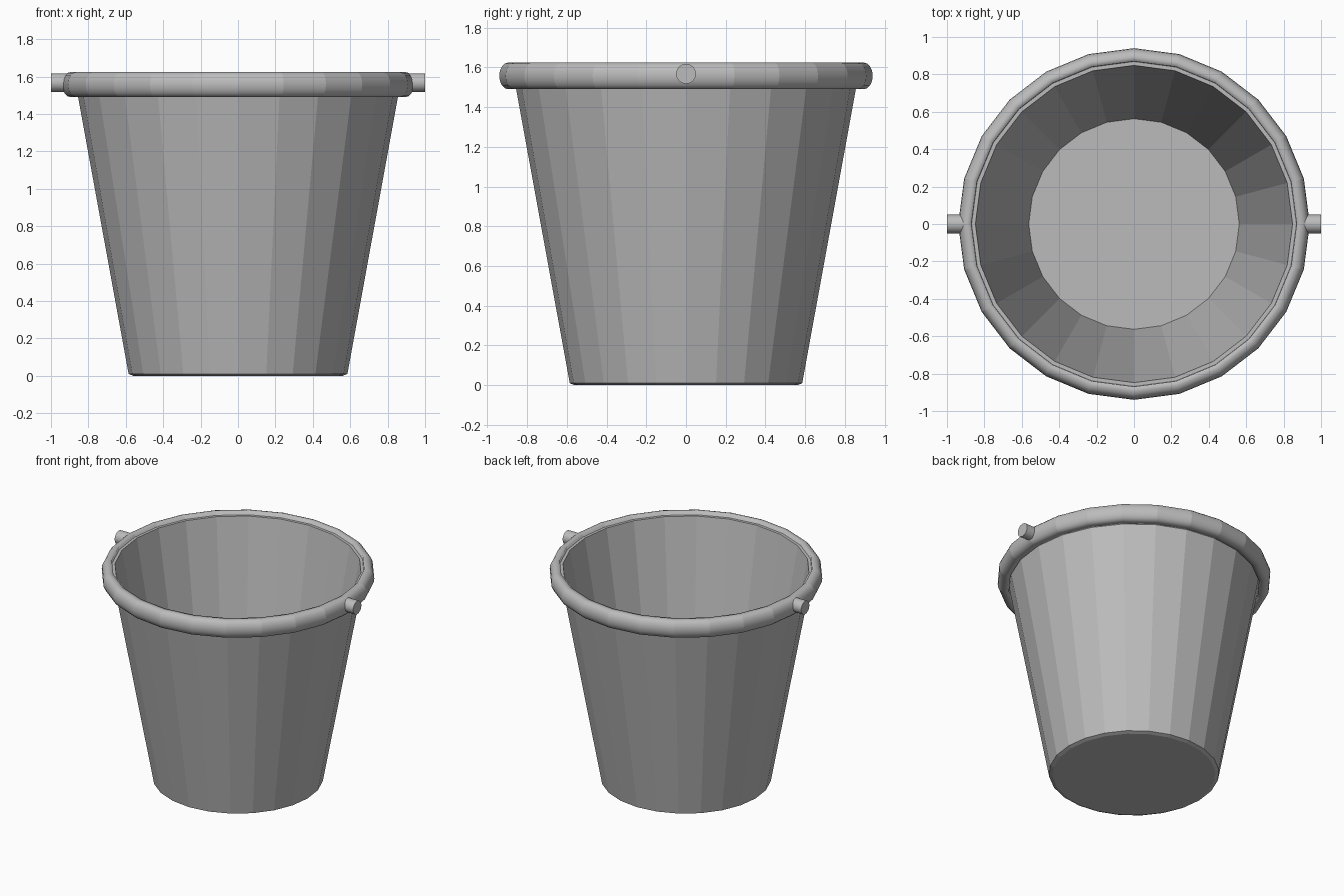
import bpy, bmesh, math

SIDES = 24

if "Cube" in bpy.data.objects:
    bpy.data.objects.remove(bpy.data.objects["Cube"], do_unlink=True)

grey = bpy.data.materials.new("bucket grey")
grey.use_nodes = True
colour = (0.5, 0.5, 0.5, 1)
grey.diffuse_color = colour
grey.node_tree.nodes["Principled BSDF"].inputs["Base Color"].default_value = colour


def finish(bm, name):
    bmesh.ops.recalc_face_normals(bm, faces=bm.faces)
    mesh = bpy.data.meshes.new(name)
    bm.to_mesh(mesh)
    bm.free()
    mesh.materials.append(grey)
    obj = bpy.data.objects.new(name, mesh)
    bpy.context.collection.objects.link(obj)
    return obj


def lathe(name, profile, closed=False, smooth=False):
    """Turn a radius/height profile round z; open ends are capped with discs."""
    bm = bmesh.new()
    rings = []
    for r, z in profile:
        angles = [2 * math.pi * i / SIDES for i in range(SIDES)]
        rings.append([bm.verts.new((r * math.cos(a), r * math.sin(a), z)) for a in angles])
    pairs = list(zip(rings, rings[1:]))
    if closed:
        pairs.append((rings[-1], rings[0]))
    else:
        bm.faces.new(rings[0])
        bm.faces.new(rings[-1])
    for low, high in pairs:
        for i in range(SIDES):
            j = (i + 1) % SIDES
            face = bm.faces.new((low[i], low[j], high[j], high[i]))
            face.smooth = smooth
    # Creases between neighbouring segments stay crisp
    for i in range(SIDES):
        for low, high in pairs:
            bm.edges.get((low[i], high[i])).smooth = False
    return finish(bm, name)


# Tapered shell: underside, outer wall, top lip, inner wall, floor
lathe("bucket_body", [(0.56, 0), (0.585, 0.01), (0.875, 1.6), (0.848, 1.6), (0.563, 0.02)])

# Half-round rolled rim against the outer wall
rim = [(0.862, 1.49)]
for k in range(9):
    t = math.radians(-90 + 180 * k / 8)
    rim.append((0.895 + 0.045 * math.cos(t), 1.557 + 0.067 * math.sin(t)))
rim.append((0.87, 1.624))
lathe("rolled_rim", rim, closed=True, smooth=True)

# Handle pegs on both sides
for side, label in ((1, "left"), (-1, "right")):
    bpy.ops.mesh.primitive_cylinder_add(vertices=16, radius=0.05, depth=0.12,
                                        location=(0.94 * side, 0, 1.567),
                                        rotation=(0, math.pi / 2, 0))
    peg = bpy.context.object
    peg.name = label + "_handle_peg"
    peg.data.materials.append(grey)
    bpy.ops.object.shade_smooth_by_angle(angle=math.radians(40))
